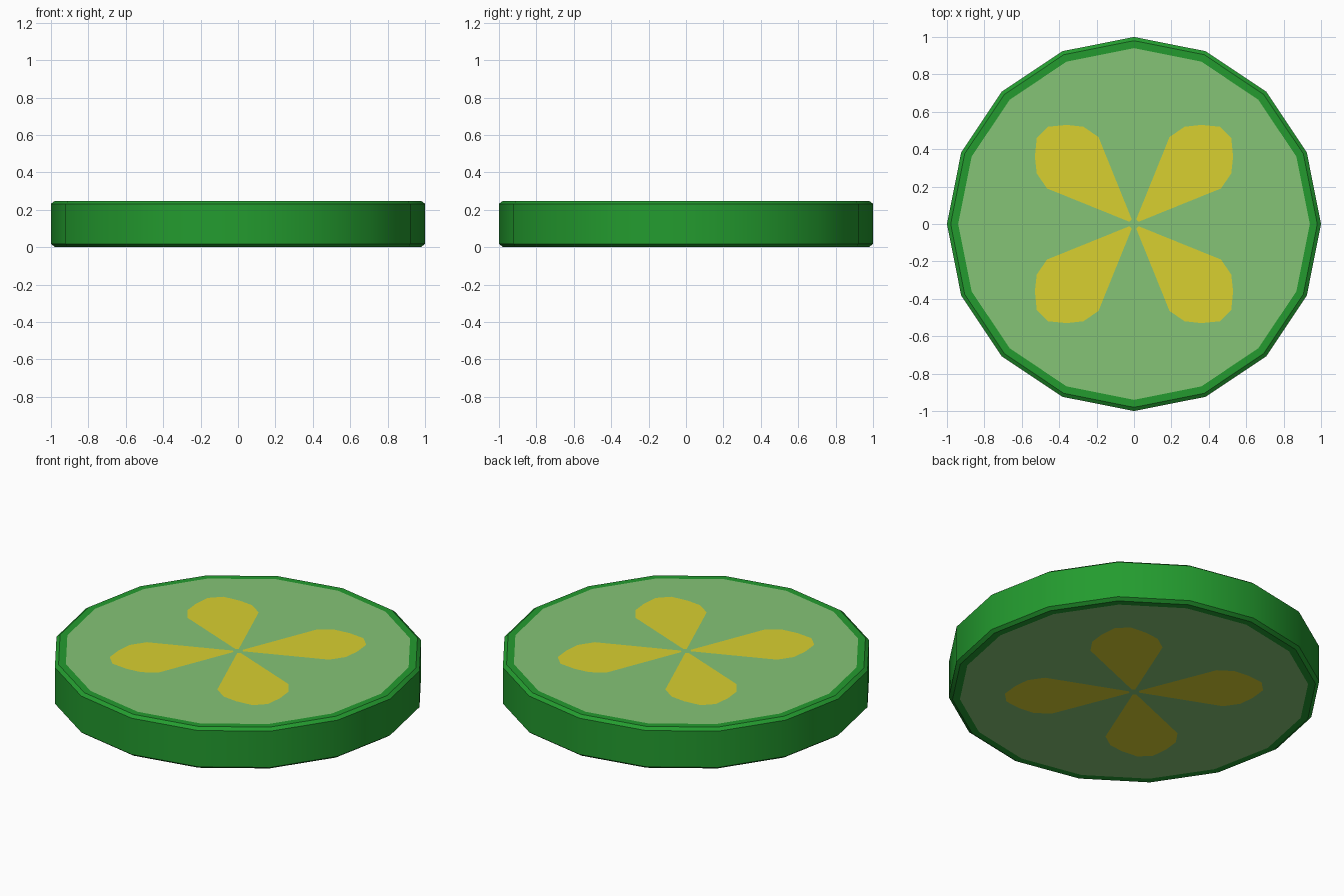
import bpy, bmesh, math

if "Cube" in bpy.data.objects:
    bpy.data.objects.remove(bpy.data.objects["Cube"])

SIDES, TOP, INNER = 16, 0.245, 0.94


def material(name, rgb):
    m = bpy.data.materials.new(name)
    m.diffuse_color = (*rgb, 1)
    m.use_nodes = True
    m.node_tree.nodes["Principled BSDF"].inputs["Base Color"].default_value = m.diffuse_color
    return m


skin = material("dark green skin", (0.017, 0.33, 0.028))
flesh = material("pale green flesh", (0.235, 0.55, 0.18))
seed = material("yellow seed", (0.69, 0.63, 0.03))


def make_object(name, bm, mat):
    me = bpy.data.meshes.new(name)
    bm.to_mesh(me)
    bm.free()
    me.materials.append(mat)
    ob = bpy.data.objects.new(name, me)
    bpy.context.collection.objects.link(ob)
    return ob


def circle(bm, r, z):
    return [bm.verts.new((r * math.cos(2 * math.pi * i / SIDES),
                          r * math.sin(2 * math.pi * i / SIDES), z)) for i in range(SIDES)]


# Rind: bevelled band, turned from a short profile
bm = bmesh.new()
profile = [(INNER, 0), (0.98, 0), (1, 0.015), (1, TOP - 0.015), (0.98, TOP), (INNER, TOP)]
rings = [circle(bm, r, z) for r, z in profile]
for a, b in zip(rings, rings[1:]):
    for i in range(SIDES):
        j = (i + 1) % SIDES
        bm.faces.new((a[i], a[j], b[j], b[i]))
rind = make_object("rind", bm, skin)
bpy.context.view_layer.objects.active = rind
rind.select_set(True)
bpy.ops.object.shade_smooth_by_angle(angle=math.radians(30))

# Flesh: flat cut face on each side
bm = bmesh.new()
bm.faces.new(circle(bm, INNER, TOP))
bm.faces.new(circle(bm, INNER, 0)[::-1])
make_object("flesh", bm, flesh)

# Seeds: four thin drop shapes on each cut face, half outline mirrored on the diagonal
half = [(0.012, 0.025), (0.19, 0.465), (0.27, 0.52), (0.36, 0.53), (0.46, 0.52)]
outline = half + [(y, x) for x, y in reversed(half)]
bm = bmesh.new()
for k in range(4):
    c, s = round(math.cos(k * math.pi / 2)), round(math.sin(k * math.pi / 2))
    for z, up in ((TOP + 0.002, True), (-0.002, False)):
        vs = [bm.verts.new((c * x - s * y, s * x + c * y, z)) for x, y in outline]
        # the outline runs clockwise seen from above
        bm.faces.new(vs[::-1] if up else vs)
seeds = make_object("seeds", bm, seed)

# Rest the slice on the ground
for ob in bpy.context.collection.objects:
    ob.location.z = 0.002
